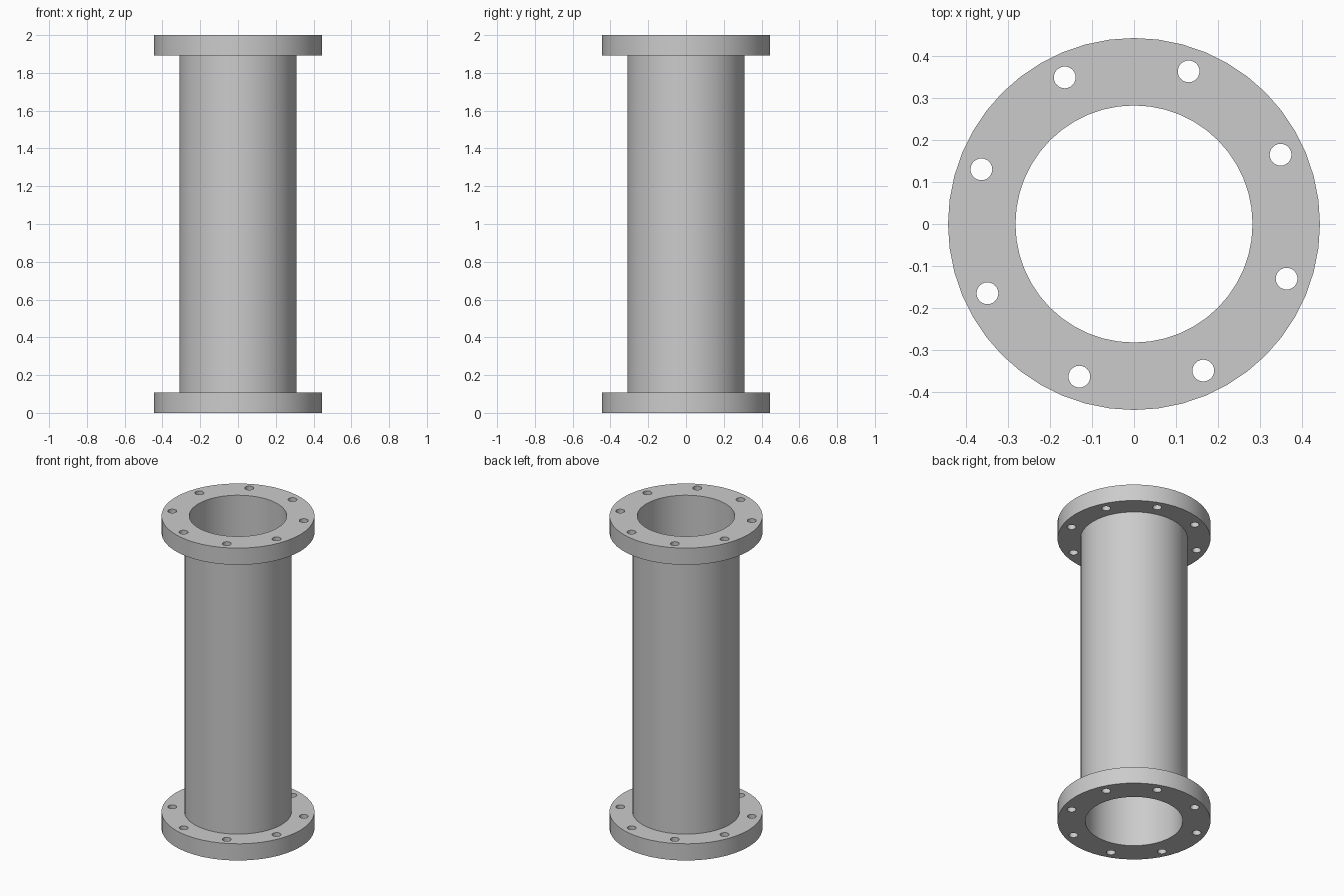
import bpy
import bmesh
from math import cos, sin, pi, radians
from mathutils import Matrix

HEIGHT = 2.0
FLANGE_T = 0.107
R_BORE, R_PIPE, R_FLANGE = 0.283, 0.311, 0.444
R_BOLTS, R_HOLE, BOLTS = 0.387, 0.026, 8
SEGMENTS = 48

if "Cube" in bpy.data.objects:
    bpy.data.objects.remove(bpy.data.objects["Cube"], do_unlink=True)

steel = bpy.data.materials.new("grey steel")
steel.use_nodes = True
grey = (0.6, 0.6, 0.6, 1.0)
steel.diffuse_color = grey
steel.node_tree.nodes["Principled BSDF"].inputs["Base Color"].default_value = grey


def make_object(name, bm):
    mesh = bpy.data.meshes.new(name)
    bm.to_mesh(mesh)
    bm.free()
    mesh.materials.append(steel)
    obj = bpy.data.objects.new(name, mesh)
    bpy.context.collection.objects.link(obj)
    return obj


def ring(name, r_in, r_out, z0, z1, caps=True):
    """Hollow cylinder; without caps only the two walls are made."""
    bm = bmesh.new()
    loops = []
    for r, z in ((r_in, z0), (r_out, z0), (r_out, z1), (r_in, z1)):
        angles = [2 * pi * i / SEGMENTS for i in range(SEGMENTS)]
        loops.append([bm.verts.new((r * cos(a), r * sin(a), z)) for a in angles])
    for k in range(4):
        if not caps and k % 2 == 0:
            continue
        low, high = loops[k], loops[(k + 1) % 4]
        for i in range(SEGMENTS):
            j = (i + 1) % SEGMENTS
            bm.faces.new((low[i], low[j], high[j], high[i]))
    return make_object(name, bm)


def smooth(obj):
    bpy.ops.object.select_all(action="DESELECT")
    obj.select_set(True)
    bpy.context.view_layer.objects.active = obj
    bpy.ops.object.shade_smooth_by_angle(angle=radians(30))


# Bolt hole cutter, running through both flanges
bm = bmesh.new()
for i in range(BOLTS):
    a = radians(25.3) + 2 * pi * i / BOLTS
    place = Matrix.Translation((R_BOLTS * cos(a), R_BOLTS * sin(a), HEIGHT / 2))
    bmesh.ops.create_cone(bm, cap_ends=True, segments=24, radius1=R_HOLE,
                          radius2=R_HOLE, depth=HEIGHT + 0.2, matrix=place)
cutter = make_object("bolt_hole_cutter", bm)
cutter.hide_render = True

# Flanges with drilled bolt circles
for name, z in (("bottom_flange", 0), ("top_flange", HEIGHT - FLANGE_T)):
    flange = ring(name, R_BORE, R_FLANGE, z, z + FLANGE_T)
    drill = flange.modifiers.new("bolt holes", "BOOLEAN")
    drill.operation = "DIFFERENCE"
    drill.solver = "EXACT"
    drill.object = cutter
    bpy.context.view_layer.objects.active = flange
    bpy.ops.object.modifier_apply(modifier=drill.name)
    smooth(flange)
bpy.data.objects.remove(cutter, do_unlink=True)

# Pipe wall between the flanges
smooth(ring("pipe", R_BORE, R_PIPE, FLANGE_T, HEIGHT - FLANGE_T, caps=False))
